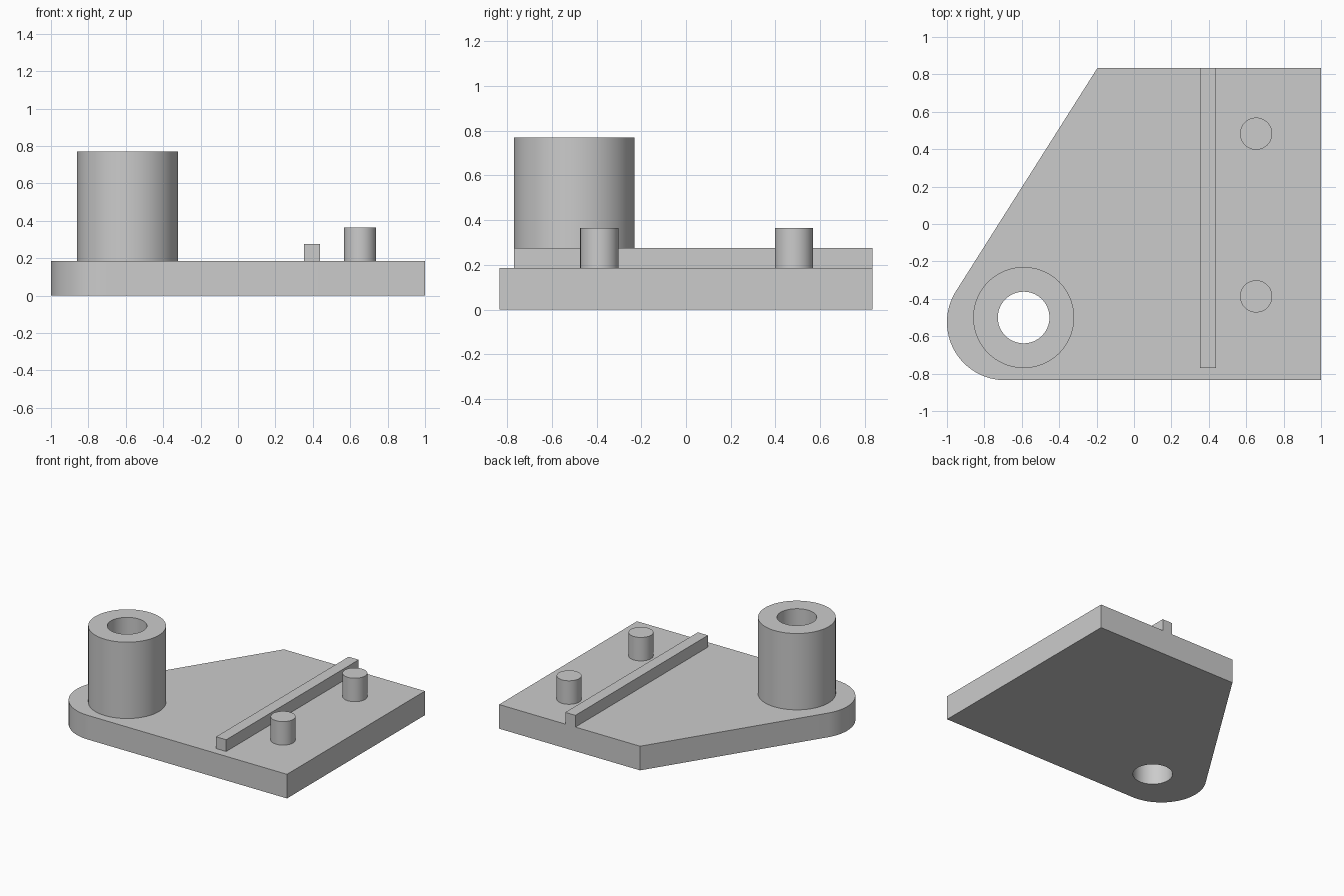
import bpy, bmesh
from math import radians, cos, sin, acos, atan2, hypot, pi

default = bpy.data.objects.get("Cube")
if default:
    bpy.data.objects.remove(default, do_unlink=True)

# Single plain grey
GREY = (0.6, 0.6, 0.6, 1)
grey = bpy.data.materials.new("plain grey")
grey.diffuse_color = GREY
grey.use_nodes = True
grey.node_tree.nodes["Principled BSDF"].inputs["Base Color"].default_value = GREY

PLATE_TOP = 0.185
BOSS = (-0.59, -0.5)


def arc(cx, cy, r, start, end, steps):
    angles = [start + (end - start) * i / steps for i in range(steps + 1)]
    return [(cx + r * cos(a), cy + r * sin(a)) for a in angles]


def circle(centre, r, steps=96):
    return arc(*centre, r, 0, 2 * pi, steps)[:-1]


def prism(name, outline, z0, z1):
    """Extrude a counter-clockwise outline from z0 to z1."""
    bm = bmesh.new()
    base = bm.faces.new([bm.verts.new((x, y, z0)) for x, y in outline])
    out = bmesh.ops.extrude_face_region(bm, geom=[base], use_keep_orig=True)
    top = [v for v in out["geom"] if isinstance(v, bmesh.types.BMVert)]
    bmesh.ops.translate(bm, verts=top, vec=(0, 0, z1 - z0))
    bmesh.ops.recalc_face_normals(bm, faces=bm.faces)
    mesh = bpy.data.meshes.new(name)
    bm.to_mesh(mesh)
    bm.free()
    mesh.materials.append(grey)
    ob = bpy.data.objects.new(name, mesh)
    bpy.context.collection.objects.link(ob)
    return ob


def select(ob):
    bpy.ops.object.select_all(action="DESELECT")
    ob.select_set(True)
    bpy.context.view_layer.objects.active = ob


# Base plate: rounded corner tangent to the front edge and the slanted edge
cx, cy, r = -0.69, -0.525, 0.31
px, py = -0.195, 0.835
dx, dy = px - cx, py - cy
tangent = atan2(dy, dx) + acos(r / hypot(dx, dy))
outline = [(1, -py), (1, py), (px, py)] + arc(cx, cy, r, tangent, 1.5 * pi, 32)
plate = prism("base_plate", outline, 0, PLATE_TOP)

# Tall hollow boss
boss = prism("boss", circle(BOSS, 0.27), PLATE_TOP, 0.77)

# Bore through boss and plate
cutter = prism("bore_cutter", circle(BOSS, 0.138), -0.1, 0.9)
cutter.hide_render = True
for ob in (plate, boss):
    mod = ob.modifiers.new("bore", "BOOLEAN")
    mod.operation = "DIFFERENCE"
    mod.solver = "EXACT"
    mod.object = cutter
    select(ob)
    bpy.ops.object.modifier_apply(modifier=mod.name)
bpy.data.objects.remove(cutter, do_unlink=True)

# Straight rail, flush with the back edge
x0, x1, y0 = 0.353, 0.439, -0.77
rail = prism("rail", [(x0, y0), (x1, y0), (x1, py), (x0, py)], PLATE_TOP, 0.275)

# Two locating pegs
pegs = [prism(f"{side}_peg", circle((0.653, y), 0.086, 64), PLATE_TOP, 0.365)
        for side, y in (("front", -0.387), ("back", 0.483))]

for ob in (plate, boss, *pegs):
    select(ob)
    bpy.ops.object.shade_smooth_by_angle(angle=radians(30))
